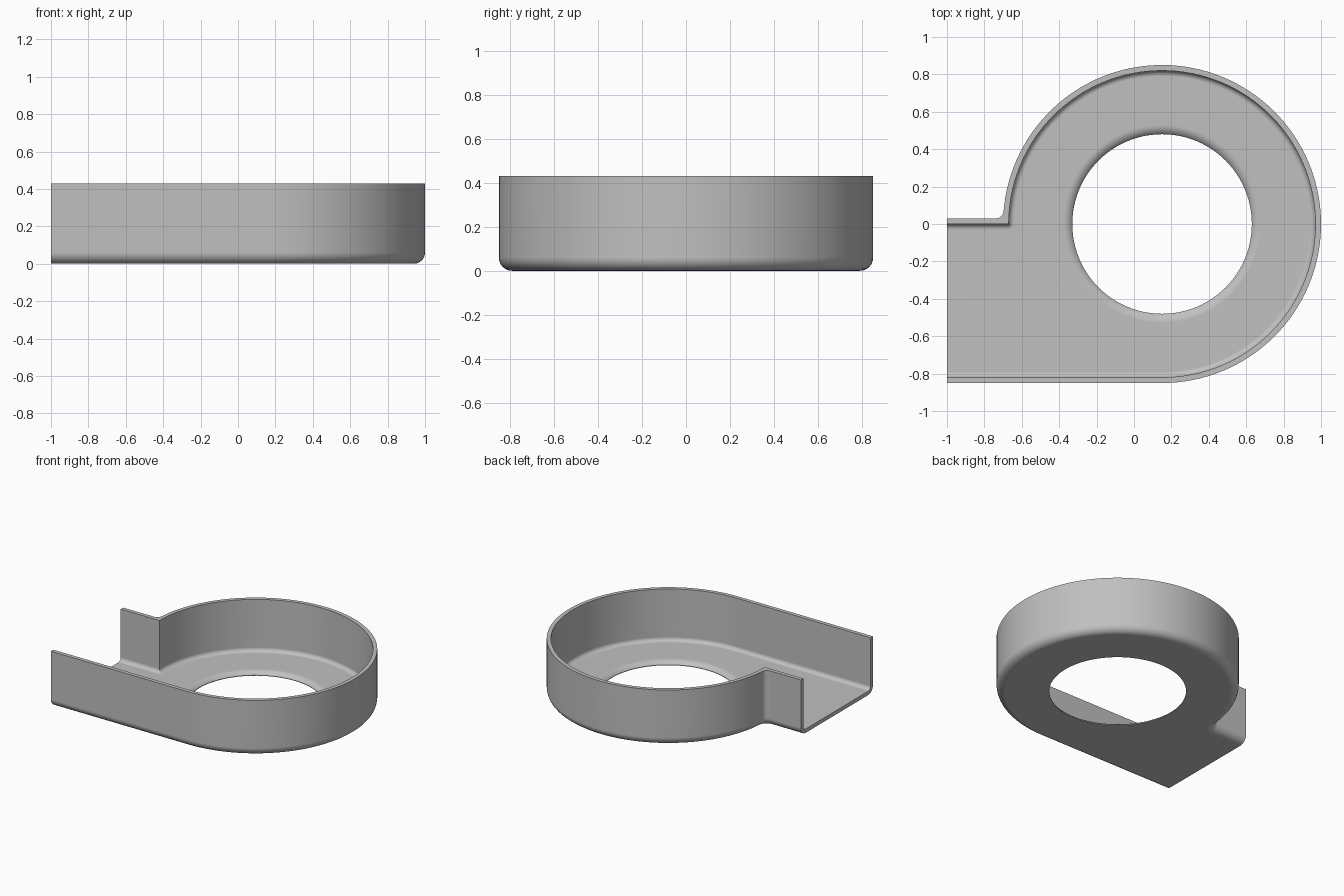
import bpy, bmesh, math
from math import sin, cos, pi

if "Cube" in bpy.data.objects:
    bpy.data.objects.remove(bpy.data.objects["Cube"])

CX, R_OUT, END_X = 0.15, 0.85, -1.0      # scroll centre, outer radius, open end
WALL, FLOOR, HEIGHT = 0.03, 0.03, 0.43
ROUND_OUT, ROUND_IN = 0.06, 0.03         # bottom edge rounding outside / inside
HOLE_R, LIP_R, LIP_DROP = 0.48, 0.06, 0.026
ARC_N, CORNER_N, ROUND_N, HOLE_N = 96, 6, 6, 96


def outline(d, r):
    """Snail outline offset inward by d, with corner radius r at the outlet."""
    rad, line = R_OUT - d, WALL - d
    fy = line + r
    fx = CX - math.sqrt((rad + r) ** 2 - fy ** 2)
    end = math.atan2(fy, fx - CX) % (2 * pi)
    pts = [(END_X, -rad)]
    for i in range(ARC_N + 1):
        a = -pi / 2 + (end + pi / 2) * i / ARC_N
        pts.append((CX + rad * cos(a), rad * sin(a)))
    a0 = math.atan2(-fy, CX - fx)
    for i in range(1, CORNER_N + 1):
        a = a0 + (-pi / 2 - a0) * i / CORNER_N
        pts.append((fx + r * cos(a), fy + r * sin(a)))
    pts.append((END_X, line))
    return pts


# Wall section as (inward offset, height, outlet corner radius)
section = []
for i in range(ROUND_N + 1):
    a = pi / 2 * i / ROUND_N
    d = ROUND_OUT * (1 - sin(a))
    section.append((d, ROUND_OUT * (1 - cos(a)), 0.04 + d))
section += [(0, HEIGHT, 0.04), (WALL, HEIGHT, 0.002)]
for i in range(ROUND_N + 1):
    a = pi / 2 * i / ROUND_N
    d = ROUND_IN * (1 - cos(a))
    section.append((WALL + d, FLOOR + ROUND_IN * (1 - sin(a)), 0.002 + d))

bm = bmesh.new()


def bridge(loop_a, loop_b, closed):
    n = len(loop_a)
    for i in range(n if closed else n - 1):
        j = (i + 1) % n
        bm.faces.new((loop_a[i], loop_a[j], loop_b[j], loop_b[i]))


def ring(r, z):
    return [bm.verts.new((CX + r * cos(2 * pi * i / HOLE_N),
                          r * sin(2 * pi * i / HOLE_N), z)) for i in range(HOLE_N)]


def loop_edges(loop):
    pairs = zip(loop, loop[1:] + loop[:1])
    return [bm.edges.get(p) or bm.edges.new(p) for p in pairs]


# Scroll wall swept round the outline
loops = [[bm.verts.new((x, y, z)) for x, y in outline(d, r)] for d, z, r in section]
for a, b in zip(loops, loops[1:]):
    bridge(a, b, False)

# Flat face of the open outlet end
bm.faces.new([l[0] for l in loops] + [l[-1] for l in reversed(loops)])

# Rounded lip of the inlet hole
lip_angle = math.acos(1 - LIP_DROP / LIP_R)
lip_start = HOLE_R + LIP_R * sin(lip_angle)
rings = []
for i in range(ROUND_N + 1):
    a = lip_angle * i / ROUND_N
    rings.append(ring(lip_start - LIP_R * sin(a), FLOOR - LIP_R * (1 - cos(a))))
rings.append(ring(HOLE_R, 0))
for a, b in zip(rings, rings[1:]):
    bridge(a, b, True)

# Floor, upper and lower side
for rim, hole in ((loops[-1], rings[0]), (loops[0], rings[-1])):
    bmesh.ops.triangle_fill(bm, edges=loop_edges(rim) + loop_edges(hole),
                            use_beauty=True, normal=(0, 0, 1))

bmesh.ops.recalc_face_normals(bm, faces=bm.faces[:])
mesh = bpy.data.meshes.new("blower_housing")
bm.to_mesh(mesh)
bm.free()
housing = bpy.data.objects.new("blower_housing", mesh)
bpy.context.collection.objects.link(housing)

grey = bpy.data.materials.new("plain grey")
grey.diffuse_color = (0.53, 0.53, 0.53, 1)
grey.use_nodes = True
grey.node_tree.nodes["Principled BSDF"].inputs["Base Color"].default_value = grey.diffuse_color
mesh.materials.append(grey)

# Smooth curves, sharp rims, flat floor shading
bpy.context.view_layer.objects.active = housing
housing.select_set(True)
bpy.ops.object.shade_smooth_by_angle(angle=math.radians(30))
normals = housing.modifiers.new("flat_floor_normals", 'WEIGHTED_NORMAL')
normals.keep_sharp = True
